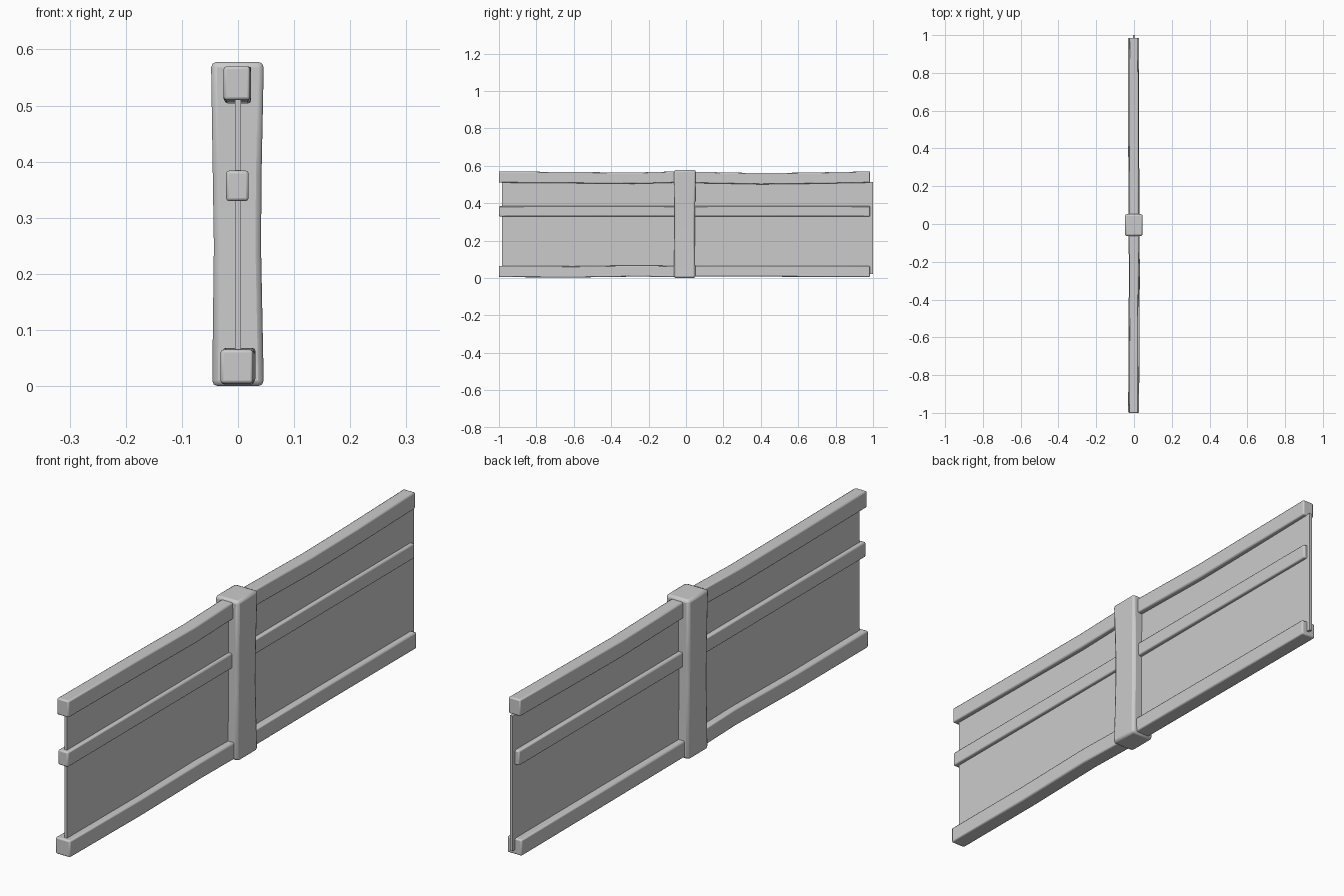
import bpy
import bmesh
import math

cube = bpy.data.objects.get("Cube")
if cube:
    bpy.data.objects.remove(cube, do_unlink=True)

grey = bpy.data.materials.new("plain grey")
grey.use_nodes = True
GREY = (0.6, 0.6, 0.6, 1)
grey.diffuse_color = GREY
grey.node_tree.nodes["Principled BSDF"].inputs["Base Color"].default_value = GREY


def loft(name, rings, bevel=0.0, segments=2):
    """Skin a beam through four-cornered rings and soften its edges."""
    bm = bmesh.new()
    loops = [[bm.verts.new(p) for p in ring] for ring in rings]
    for a, b in zip(loops, loops[1:]):
        for i in range(4):
            j = (i + 1) % 4
            bm.faces.new((a[i], a[j], b[j], b[i]))
    bm.faces.new(loops[0])
    bm.faces.new(loops[-1])
    bmesh.ops.recalc_face_normals(bm, faces=bm.faces)
    mesh = bpy.data.meshes.new(name)
    bm.to_mesh(mesh)
    bm.free()
    mesh.materials.append(grey)
    obj = bpy.data.objects.new(name, mesh)
    bpy.context.collection.objects.link(obj)
    if bevel:
        mod = obj.modifiers.new("soft edges", 'BEVEL')
        mod.width = bevel
        mod.segments = segments
        mod.limit_method = 'ANGLE'
        mod.angle_limit = math.radians(30)
    bpy.ops.object.select_all(action='DESELECT')
    obj.select_set(True)
    bpy.context.view_layer.objects.active = obj
    bpy.ops.object.shade_smooth_by_angle(angle=math.radians(35))
    return obj


def rail(name, width, height, path, bevel=0.005):
    """Horizontal rail: path points are (x, y, z) along its centre line."""
    w, h = width / 2, height / 2
    loft(name, [[(x - w, y, z - h), (x + w, y, z - h),
                 (x + w, y, z + h), (x - w, y, z + h)] for x, y, z in path], bevel)


# Centre post, slightly waisted
post = [(0.0, -0.046, 0.046, -0.064, 0.050),
        (0.25, -0.043, 0.041, -0.062, 0.048),
        (0.38, -0.045, 0.042, -0.061, 0.049),
        (0.578, -0.048, 0.046, -0.064, 0.052)]
loft("post", [[(a, c, z), (b, c, z), (b, d, z), (a, d, z)]
              for z, a, b, c, d in post], 0.010)

# Gently warped rails on each side of the post
rail("front_top_rail", 0.047, 0.060,
     [(-0.002, -1, 0.540), (-0.002, -0.6, 0.537), (0, -0.28, 0.534), (0, -0.02, 0.541)])
rail("back_top_rail", 0.047, 0.060,
     [(0, -0.02, 0.539), (0, 0.2, 0.535), (0, 0.4, 0.531),
      (0, 0.65, 0.534), (-0.002, 0.985, 0.540)])
rail("front_middle_rail", 0.040, 0.054, [(-0.001, -1, 0.357), (-0.001, -0.02, 0.357)])
rail("back_middle_rail", 0.040, 0.054, [(-0.001, -0.02, 0.357), (-0.001, 0.985, 0.357)])
rail("front_bottom_rail", 0.058, 0.060,
     [(-0.002, -1, 0.035), (0, -0.6, 0.033), (0.002, -0.25, 0.038), (0, -0.02, 0.034)])
rail("back_bottom_rail", 0.058, 0.058,
     [(0, -0.02, 0.036), (-0.002, 0.5, 0.036), (-0.002, 0.985, 0.035)])

# Thin infill panels
rail("front_panel", 0.010, 0.49, [(0, -0.985, 0.268), (0, -0.02, 0.268)], 0)
rail("back_panel", 0.010, 0.49, [(0, -0.02, 0.268), (0, 1, 0.268)], 0)
